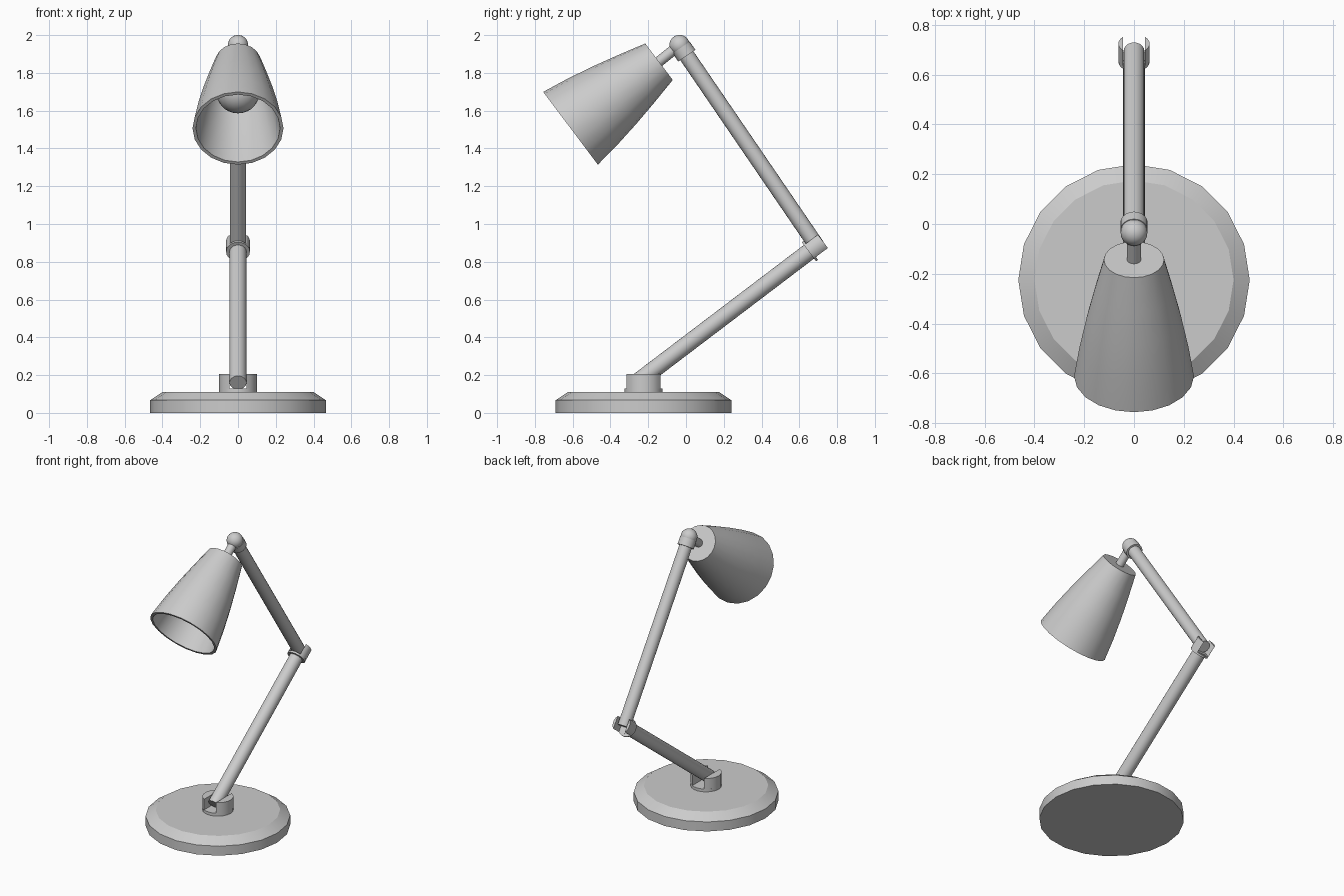
import bpy
import bmesh
from math import atan2, asin, cos, sin, pi, radians
from mathutils import Matrix, Vector

if "Cube" in bpy.data.objects:
    bpy.data.objects.remove(bpy.data.objects["Cube"])

SIDES = 20


def finish(name, bm, start, end):
    """Turn local z into the start-to-end direction (in the y-z plane) and shade."""
    bmesh.ops.recalc_face_normals(bm, faces=bm.faces)
    mesh = bpy.data.meshes.new(name)
    bm.to_mesh(mesh)
    bm.free()
    mesh.shade_smooth()
    mesh.set_sharp_from_angle(angle=radians(30))
    obj = bpy.data.objects.new(name, mesh)
    d = Vector(end) - Vector(start)
    obj.location = (0, start[0], start[1])
    obj.rotation_euler = (atan2(-d[0], d[1]), 0, 0)
    bpy.context.collection.objects.link(obj)
    return obj


def lathe(bm, profile, sides=SIDES):
    """Revolve (radius, height) points about local z; radius 0 closes to a point."""
    rings = []
    for r, z in profile:
        n = sides if r > 0 else 1
        rings.append([bm.verts.new((r * cos(2 * pi * i / sides), r * sin(2 * pi * i / sides), z))
                      for i in range(n)])
    for a, b in zip(rings, rings[1:]):
        for i in range(sides):
            j = (i + 1) % sides
            corners = [a[i % len(a)], a[j % len(a)], b[j % len(b)], b[i % len(b)]]
            bm.faces.new(list(dict.fromkeys(corners)))


def turned(name, profile, start, end, sides=SIDES):
    bm = bmesh.new()
    lathe(bm, profile, sides)
    return finish(name, bm, start, end)


def rod(name, r, start, end):
    length = (Vector(end) - Vector(start)).length
    return turned(name, [(0, 0), (r, 0), (r, length), (0, length)], start, end)


def ball(name, r, centre, tip):
    steps = 12
    pts = [(r * sin(pi * i / steps) if 0 < i < steps else 0, -r * cos(pi * i / steps))
           for i in range(steps + 1)]
    return turned(name, pts, centre, tip, 24)


def fork(name, r, slot, collar, height, start, end):
    """Round collar carrying two prongs with a slot between them."""
    bm = bmesh.new()
    lathe(bm, [(0, 0), (r, 0), (r, collar), (0, collar)])
    half = pi / 2 - asin(slot / r)
    n = 8
    for side in (1, -1):
        arc = [(side * r * cos(t), r * sin(t))
               for t in (-half + 2 * half * i / n for i in range(n + 1))]
        low = [bm.verts.new((x, y, collar)) for x, y in arc]
        top = [bm.verts.new((x, y, height)) for x, y in arc]
        bm.faces.new(low)
        bm.faces.new(top)
        for i in range(n + 1):
            j = (i + 1) % (n + 1)
            bm.faces.new((low[i], low[j], top[j], top[i]))
    return finish(name, bm, start, end)


# Key points as (y, z)
base_pt = (-0.225, 0.0)
foot = (-0.262, 0.16)
elbow = (0.651, 0.853)
elbow_tip = (0.726, 0.909)
arm_end = (0.695, 0.88)
head = (-0.034, 1.947)
shade_top = (-0.143, 1.859)
shade_rim = (-0.611, 1.507)

# Base and its slotted socket
turned("base", [(0, 0), (0.465, 0), (0.465, 0.067), (0.40, 0.11), (0, 0.11)],
       base_pt, (-0.225, 1))
fork("base_socket", 0.10, 0.046, 0.02, 0.095, (-0.225, 0.11), (-0.225, 1))

# Arms and elbow fork
rod("lower_arm", 0.045, foot, (0.663, 0.862))
fork("elbow_fork", 0.063, 0.045, 0.013, 0.092, elbow, elbow_tip)
rod("upper_arm", 0.042, arm_end, head)

# Head joint: ball, collar and neck
ball("head_ball", 0.054, head, arm_end)
turned("head_collar", [(0, 0.015), (0.055, 0.015), (0.055, 0.068), (0, 0.068)], head, arm_end)
rod("shade_neck", 0.028, head, (-0.16, 1.846))

# Hollow shade with a gentle bulge
L = 0.586
turned("lamp_shade", [(0, 0), (0.121, 0), (0.158, 0.15), (0.19, 0.29), (0.219, 0.44), (0.241, L),
                      (0.223, L), (0.201, 0.44), (0.172, 0.29), (0.14, 0.15), (0.107, 0.018),
                      (0, 0.018)], shade_top, shade_rim)

# Bulb and holder inside the shade
bulb = (-0.355, 1.70)
rod("bulb_holder", 0.05, (-0.16, 1.846), bulb)
ball("bulb", 0.115, bulb, shade_rim)
